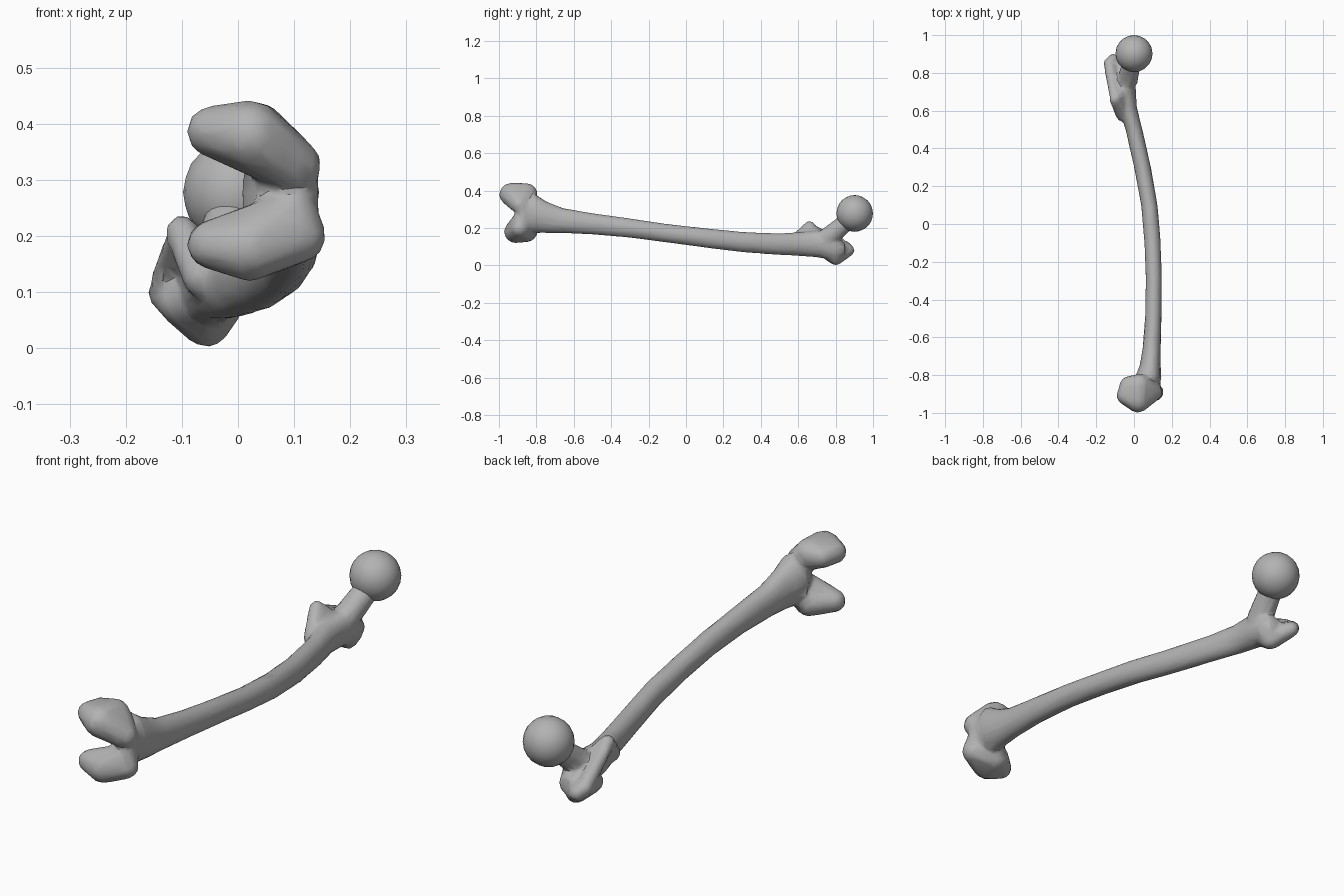
import bpy, bmesh, math
from mathutils import Vector, Matrix

if "Cube" in bpy.data.objects:
    bpy.data.objects.remove(bpy.data.objects["Cube"])

bone_grey = bpy.data.materials.new("bone_grey")
bone_grey.use_nodes = True
colour = (0.45, 0.45, 0.45, 1)
bone_grey.diffuse_color = colour
bone_grey.node_tree.nodes["Principled BSDF"].inputs["Base Color"].default_value = colour


def finish(bm, name):
    bmesh.ops.recalc_face_normals(bm, faces=bm.faces)
    mesh = bpy.data.meshes.new(name)
    bm.to_mesh(mesh)
    bm.free()
    mesh.materials.append(bone_grey)
    obj = bpy.data.objects.new(name, mesh)
    bpy.context.collection.objects.link(obj)
    return obj


def select(objs):
    bpy.ops.object.select_all(action='DESELECT')
    for o in objs:
        o.select_set(True)
    bpy.context.view_layer.objects.active = objs[0]


def loft(name, rings, sides=14):
    """Skin elliptical rings given as (y, x_min, x_max, z_min, z_max)."""
    bm = bmesh.new()
    loops = []
    for y, x0, x1, z0, z1 in rings:
        loop = []
        for i in range(sides):
            a = math.tau * i / sides
            loop.append(bm.verts.new(((x0 + x1) / 2 + (x1 - x0) / 2 * math.cos(a), y,
                                      (z0 + z1) / 2 + (z1 - z0) / 2 * math.sin(a))))
        loops.append(loop)
    for a, b in zip(loops, loops[1:]):
        for i in range(sides):
            j = (i + 1) % sides
            bm.faces.new((a[i], a[j], b[j], b[i]))
    bm.faces.new(loops[0])
    bm.faces.new(loops[-1])
    return finish(bm, name)


def lobe(name, balls):
    """Convex hull around balls given as (x, y, z, radius)."""
    bm = bmesh.new()
    for x, y, z, r in balls:
        bmesh.ops.create_icosphere(bm, subdivisions=2, radius=r,
                                   matrix=Matrix.Translation(Vector((x, y, z))))
    bmesh.ops.delete(bm, geom=list(bm.faces), context='FACES_ONLY')
    bmesh.ops.delete(bm, geom=list(bm.edges), context='EDGES_FACES') if bm.edges else None
    hull = bmesh.ops.convex_hull(bm, input=bm.verts)
    spare = {v for v in hull["geom_interior"] + hull["geom_unused"]
             if isinstance(v, bmesh.types.BMVert)}
    bmesh.ops.delete(bm, geom=list(spare), context='VERTS')
    return finish(bm, name)


# Bowed shaft, flaring at both ends
shaft = loft("bone_body", [
    (-.89, .04, .13, .22, .34), (-.81, .005, .145, .172, .385),
    (-.75, .03, .142, .172, .345), (-.66, .045, .142, .172, .308),
    (-.5, .058, .146, .165, .28), (-.3, .062, .148, .148, .252),
    (-.1, .055, .142, .122, .222), (.1, .037, .125, .095, .2),
    (.3, 0, .09, .07, .18), (.5, -.045, .045, .055, .172),
    (.62, -.085, .015, .05, .18), (.72, -.105, .01, .04, .19),
    (.8, -.1, .012, .02, .16), (.85, -.08, -.01, .05, .12)])

parts = [
    shaft,
    # Knee end: two condyles with an open notch behind, bridged in front
    lobe("inner_condyle", [(-.048, -.91, .387, .045), (-.03, -.85, .385, .045),
                           (.02, -.938, .38, .062), (.03, -.85, .382, .058),
                           (.1, -.89, .325, .05)]),
    lobe("outer_condyle", [(-.048, -.905, .185, .045), (.02, -.912, .18, .062),
                           (.03, -.85, .182, .058), (.108, -.89, .2, .05),
                           (.1, -.89, .245, .04)]),
    lobe("knee_groove", [(.1, -.87, .31, .045), (.1, -.87, .23, .045)]),
    # Hip end: neck, large and small trochanters and the crest between them
    lobe("neck", [(-.035, .76, .15, .055), (-.005, .88, .25, .048)]),
    lobe("large_trochanter", [(-.13, .85, .1, .032), (-.11, .87, .08, .032),
                              (-.055, .8, .042, .042), (-.1, .76, .085, .045),
                              (-.05, .74, .085, .04)]),
    lobe("small_trochanter", [(-.1, .66, .208, .03), (-.06, .58, .125, .038),
                              (-.06, .71, .14, .04)]),
    lobe("rear_crest", [(-.125, .82, .12, .032), (-.105, .68, .19, .026)]),
]

# Fuse the parts into one faceted organic surface
select(parts)
bpy.ops.object.join()
remesh = shaft.modifiers.new("fuse", 'REMESH')
remesh.mode = 'VOXEL'
remesh.voxel_size = .009
soften = shaft.modifiers.new("soften", 'SMOOTH')
soften.factor = .5
soften.iterations = 5
facet = shaft.modifiers.new("facet", 'DECIMATE')
facet.ratio = .08
for mod in ("fuse", "soften", "facet"):
    bpy.ops.object.modifier_apply(modifier=mod)
if not shaft.data.materials:
    shaft.data.materials.append(bone_grey)

# Ball of the hip joint
bm = bmesh.new()
bmesh.ops.create_icosphere(bm, subdivisions=3, radius=.098,
                           matrix=Matrix.Translation(Vector((0, .902, .278))))
head = finish(bm, "hip_ball")

select([shaft, head])
bpy.ops.object.shade_smooth_by_angle(angle=math.radians(35))
